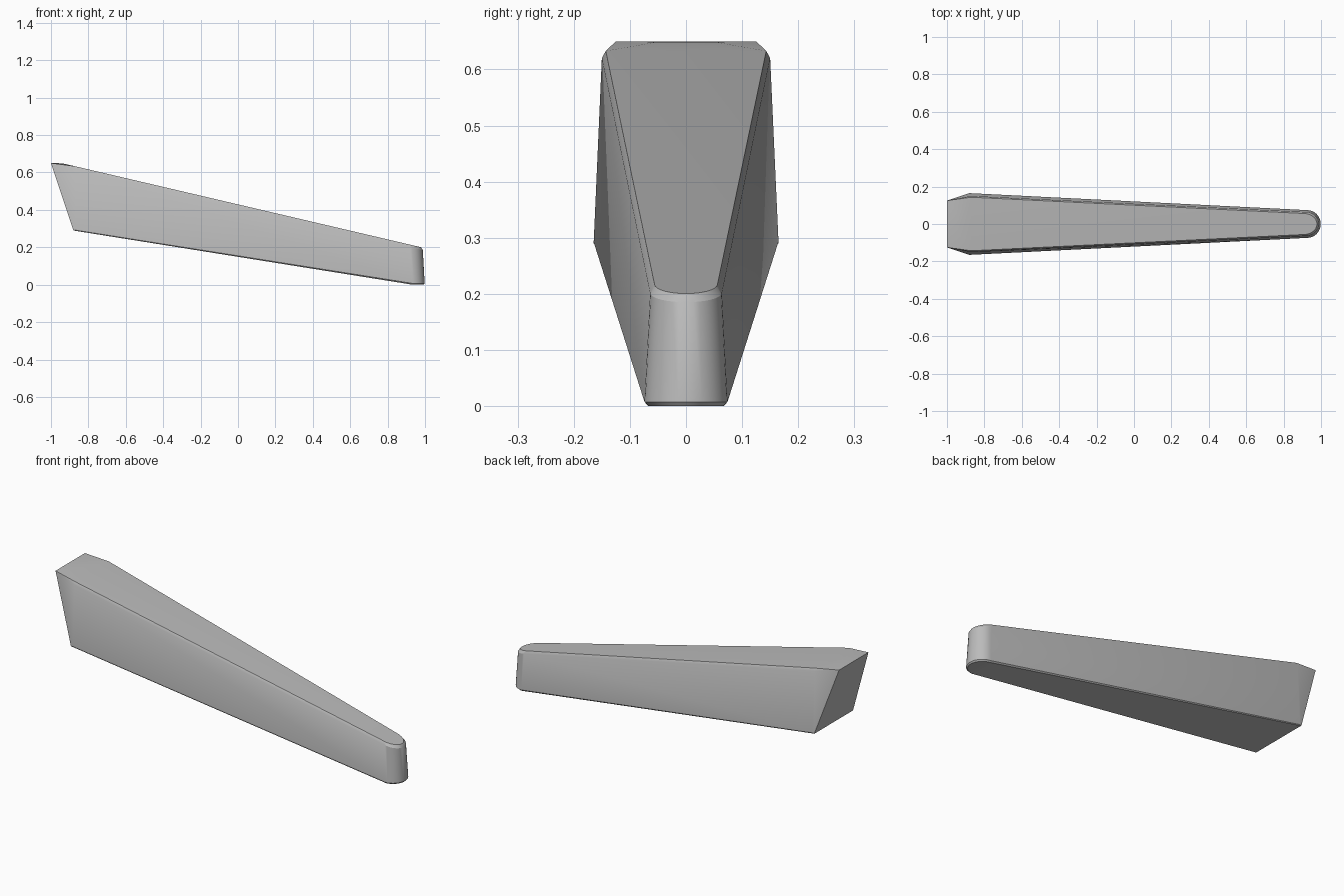
import bpy, bmesh, math

cube = bpy.data.objects.get("Cube")
if cube:
    bpy.data.objects.remove(cube, do_unlink=True)

grey = bpy.data.materials.new("mid grey")
grey.use_nodes = True
colour = (0.5, 0.5, 0.5, 1)
grey.diffuse_color = colour
grey.node_tree.nodes["Principled BSDF"].inputs["Base Color"].default_value = colour

ARC = 16


def top_z(x):
    return 0.2 + 0.234 * (0.98 - x)


def bottom_z(x):
    return max(0.0, 0.29 - 0.16 * (x + 0.88))


def ring(back, shoulder, half, tip, height):
    """Half outline from the back corner round the tip, then mirrored."""
    bend = 0.07
    pts = [back, shoulder]
    for i in range(ARC + 1):
        a = math.pi * (0.5 - i / ARC) + 0.0
        a = max(-1.53, min(1.53, a))
        x = tip - bend + bend * math.cos(a)
        pts.append((x, half * math.sin(a), height(x)))
    pts += [(x, -y, z) for x, y, z in (shoulder, back)]
    return pts


# Outlines from the underside up to the top face
back_low, back_high = (-0.88, 0.165, 0.29), (-1.0, 0.125, 0.65)
rings = [
    ring(back_low, (-0.87, 0.162, 0.288), 0.068, 0.992, bottom_z),
    ring(back_low, (-0.87, 0.1645, 0.292), 0.074, 0.998, lambda x: bottom_z(x) + 0.007),
    ring(back_high, (-0.87, 0.15, 0.62), 0.064, 0.988, lambda x: top_z(x) - 0.013),
    ring(back_high, (-0.87, 0.143, top_z(-0.87)), 0.056, 0.978, top_z),
]

bm = bmesh.new()
loops = [[bm.verts.new(p) for p in r] for r in rings]
n = len(loops[0])

# Side walls and narrow bevel bands
for low, high in zip(loops, loops[1:]):
    for i in range(n - 1):
        bm.faces.new((low[i], high[i], high[i + 1], low[i + 1]))

# Slanted back end and underside
bm.faces.new((loops[1][0], loops[1][-1], loops[2][-1], loops[2][0]))
bm.faces.new(loops[0])

# Top face with its flattened rear
top = loops[3]
ridge = [bm.verts.new((-0.94, y, 0.649)) for y in (0.05, -0.05)]
bm.faces.new((top[0], top[-1], ridge[1], ridge[0]))
bm.faces.new((top[0], ridge[0], top[1]))
bm.faces.new((top[-1], top[-2], ridge[1]))
bm.faces.new(top[1:-1] + [ridge[1], ridge[0]])

bmesh.ops.remove_doubles(bm, verts=bm.verts[:], dist=0.0005)
bmesh.ops.dissolve_degenerate(bm, edges=bm.edges[:], dist=0.0005)
bmesh.ops.triangulate(bm, faces=[f for f in bm.faces if len(f.verts) > 4])
bmesh.ops.recalc_face_normals(bm, faces=bm.faces[:])

mesh = bpy.data.meshes.new("tapered_blade")
bm.to_mesh(mesh)
bm.free()
mesh.materials.append(grey)
blade = bpy.data.objects.new("tapered_blade", mesh)
bpy.context.collection.objects.link(blade)

bpy.ops.object.select_all(action="DESELECT")
blade.select_set(True)
bpy.context.view_layer.objects.active = blade
bpy.ops.object.shade_smooth_by_angle(angle=math.radians(30))
